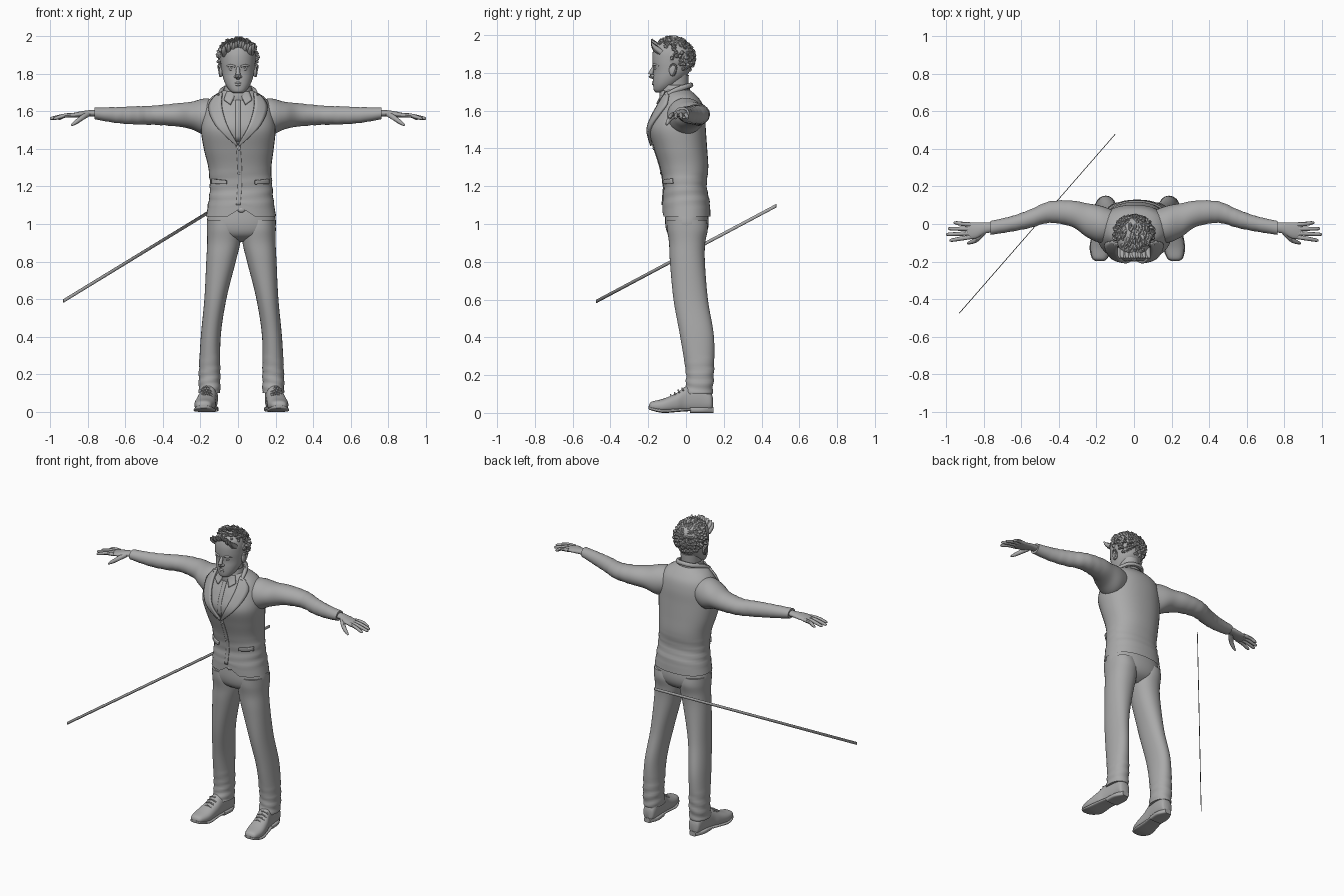
import bpy
import bmesh
import random
from math import sin, cos, pi, radians, copysign
from mathutils import Vector, Matrix
from mathutils.bvhtree import BVHTree

random.seed(4)
default_cube = bpy.data.objects.get("Cube")
if default_cube:
    bpy.data.objects.remove(default_cube, do_unlink=True)

grey = bpy.data.materials.new("plain_grey")
grey.use_nodes = True
grey.diffuse_color = (0.4, 0.4, 0.4, 1)
for node in grey.node_tree.nodes:
    if node.type == 'BSDF_PRINCIPLED':
        node.inputs["Base Color"].default_value = grey.diffuse_color

LEG_CENTRE = 0.018  # the stance sits slightly off centre


def finish(name, bm, mirror=False, offset=0.0, thickness=0.0):
    """Turn a bmesh into a smooth shaded object."""
    bmesh.ops.recalc_face_normals(bm, faces=bm.faces[:])
    mesh = bpy.data.meshes.new(name)
    bm.to_mesh(mesh)
    bm.free()
    mesh.materials.append(grey)
    mesh.shade_smooth()
    mesh.set_sharp_from_angle(angle=radians(45))
    obj = bpy.data.objects.new(name, mesh)
    bpy.context.scene.collection.objects.link(obj)
    obj.location.x = offset
    if thickness:
        solid = obj.modifiers.new("Thickness", 'SOLIDIFY')
        solid.thickness = thickness
        solid.offset = 0
    if mirror:
        obj.modifiers.new("Mirror", 'MIRROR').use_clip = False
    return obj


def spline(rows, steps):
    """Smoothly interpolate rows of numbers."""
    result = []
    last = len(rows) - 1
    for i in range(last):
        a, b, c, d = rows[max(i - 1, 0)], rows[i], rows[i + 1], rows[min(i + 2, last)]
        for s in range(steps):
            t = s / steps
            result.append([q + t / 2 * (r - p + t * (2 * p - 5 * q + 4 * r - w
                           + t * (3 * (q - r) + w - p)))
                           for p, q, r, w in zip(a, b, c, d)])
    return result + [list(rows[last])]


def bridge(bm, rings, caps=True):
    """Join rings of points into a skin."""
    loops = [[bm.verts.new(p) for p in ring] for ring in rings]
    count = len(loops[0])
    for low, high in zip(loops, loops[1:]):
        for i in range(count):
            j = (i + 1) % count
            bm.faces.new((low[i], low[j], high[j], high[i]))
    if caps:
        bm.faces.new(loops[0])
        bm.faces.new(loops[-1])


def loft(bm, rows, axis='Z', power=1.0, steps=6, sides=36, caps=True, folds=None, floor=0.0):
    """Rows hold: position along the axis, then low and high of both cross directions."""
    rings = []
    for t, a0, a1, b0, b1 in spline(rows, steps):
        ring = []
        for i in range(sides):
            angle = 2 * pi * i / sides
            swell = 1.0
            if folds and folds[0] < t < folds[1]:
                swell += folds[2] * sin(t * 120 + 2 * sin(angle + t * 9))
            u, v = (copysign(abs(f) ** power, f) * swell for f in (cos(angle), sin(angle)))
            a = (a0 + a1) / 2 + u * (a1 - a0) / 2
            b = (b0 + b1) / 2 + v * (b1 - b0) / 2
            ring.append({'X': (t, a, b), 'Y': (a, t, max(b, floor)), 'Z': (a, b, t)}[axis])
        rings.append(ring)
    bridge(bm, rings, caps)


def tube(bm, rows, sides=8, steps=3):
    """Rounded strand through rows of x, y, z, radius."""
    path = spline(rows, steps)
    points = [Vector(p[:3]) for p in path]
    rings = []
    for i, p in enumerate(points):
        way = points[min(i + 1, len(points) - 1)] - points[max(i - 1, 0)]
        turn = way.to_track_quat('Z', 'Y')
        rings.append([p + turn @ Vector((cos(2 * pi * k / sides), sin(2 * pi * k / sides), 0))
                      * path[i][3] for k in range(sides)])
    bridge(bm, rings)


def blob(bm, centre, size):
    matrix = Matrix.Translation(centre) @ Matrix.Diagonal((*size, 1))
    bmesh.ops.create_uvsphere(bm, u_segments=20, v_segments=14, radius=1, matrix=matrix)


# Jacket body, open at the hem with a small cutaway in front
bm = bmesh.new()
loft(bm, [(1.04, -.17, .203, -.125, .13), (1.12, -.157, .19, -.125, .125),
          (1.2, -.15, .183, -.12, .11), (1.3, -.158, .178, -.138, .118),
          (1.4, -.182, .19, -.17, .112), (1.5, -.197, .2, -.198, .105),
          (1.58, -.19, .19, -.175, .1), (1.64, -.17, .17, -.145, .085),
          (1.68, -.135, .135, -.125, .055), (1.71, -.08, .08, -.12, .02)],
     power=0.88, caps=False, folds=(1.1, 1.27, .012))
for v in bm.verts:
    if v.co.z < 1.12 and v.co.y < 0:
        v.co.z += max(0, 1 - abs(v.co.x - LEG_CENTRE) / .07) * (1.12 - v.co.z) * .6
jacket = finish("jacket_body", bm)
surface = BVHTree.FromPolygons([v.co for v in jacket.data.vertices],
                               [p.vertices for p in jacket.data.polygons])


def panel(name, edge_a, edge_b, lift=.005, thickness=.01, mirror=False):
    """Cloth strip between two x, z edges, laid on the jacket front."""
    bm = bmesh.new()
    grid = []
    for (ax, az), (bx, bz) in zip(spline(edge_a, 6), spline(edge_b, 6)):
        line = []
        for k in range(5):
            x, z = ax + (bx - ax) * k / 4, az + (bz - az) * k / 4
            hit = surface.ray_cast(Vector((x, -1, z)), Vector((0, 1, 0)))[0]
            line.append(bm.verts.new((x, (hit.y if hit else -.1) - lift, z)))
        grid.append(line)
    for one, two in zip(grid, grid[1:]):
        for k in range(4):
            bm.faces.new((one[k], one[k + 1], two[k + 1], two[k]))
    return finish(name, bm, mirror, thickness=thickness)


panel("lapels", [(.085, 1.7), (.085, 1.62), (.055, 1.52), (.002, 1.425)],
      [(.12, 1.68), (.155, 1.62), (.115, 1.52), (.006, 1.415)], .008, .013, True)
panel("collar_flaps", [(.006, 1.7), (.04, 1.635)], [(.06, 1.705), (.075, 1.66)], .008, .01, True)
panel("shirt_placket", [(-.012, 1.68), (-.012, 1.44)], [(.012, 1.68), (.012, 1.44)], .001, .005)
panel("jacket_front_edge", [(-.01, 1.42), (.0, 1.25), (-.01, 1.1)],
      [(.012, 1.42), (.022, 1.25), (.012, 1.1)], .001, .005)
panel("right_pocket_flap", [(-.14, 1.24), (-.06, 1.232)], [(-.14, 1.215), (-.06, 1.212)])
panel("left_pocket_flap", [(.165, 1.24), (.09, 1.232)], [(.165, 1.215), (.09, 1.212)])

# Buttons and belt buckle
bm = bmesh.new()
for z in (1.4, 1.27):
    hit = surface.ray_cast(Vector((.005, -1, z)), Vector((0, 1, 0)))[0]
    blob(bm, hit, (.008, .007, .008))
blob(bm, (LEG_CENTRE, -.112, 1.075), (.02, .01, .014))
finish("buttons_and_buckle", bm)

# Jacket collar standing round the back of the neck, shirt collar inside it
bm = bmesh.new()
tube(bm, [(-.1, -.11, 1.68, .01), (-.085, -.05, 1.71, .014), (-.05, .01, 1.73, .014),
          (0, .025, 1.735, .014), (.05, .01, 1.73, .014), (.085, -.05, 1.71, .014),
          (.1, -.11, 1.68, .01)])
finish("jacket_collar", bm)
bm = bmesh.new()
loft(bm, [(1.65, -.085, .085, -.135, .03), (1.69, -.076, .076, -.137, .02),
          (1.735, -.068, .068, -.125, .016)], caps=False)
finish("shirt_collar", bm, thickness=.006)

# Sleeves
bm = bmesh.new()
loft(bm, [(.08, -.07, .06, 1.51, 1.65), (.17, -.1, .095, 1.475, 1.668),
          (.25, -.07, .11, 1.505, 1.65), (.33, -.015, .124, 1.52, 1.642),
          (.45, .006, .12, 1.528, 1.63), (.55, -.02, .078, 1.53, 1.626),
          (.65, -.04, .042, 1.538, 1.622), (.765, -.058, .016, 1.558, 1.62)],
     axis='X', folds=(.36, .72, .025))
finish("sleeves", bm, mirror=True)

# Hands with spread fingers
bm = bmesh.new()
loft(bm, [(.74, -.045, .005, 1.572, 1.608), (.79, -.05, .008, 1.572, 1.606),
          (.84, -.076, .008, 1.567, 1.599), (.885, -.078, .004, 1.567, 1.589),
          (.897, -.06, -.015, 1.572, 1.584)], axis='X')
for root, tip, reach in ((-.003, .006, .96), (-.026, -.025, .99),
                         (-.049, -.055, 1), (-.069, -.086, .982)):
    middle = (root + tip) / 2
    tube(bm, [(.87, root, 1.58, .012), (.92, middle, 1.577, .011),
              (reach - .012, tip, 1.563, .009), (reach, tip, 1.56, .004)])
tube(bm, [(.8, -.04, 1.585, .016), (.835, -.08, 1.562, .014),
          (.865, -.096, 1.54, .011), (.887, -.103, 1.525, .005)])
finish("hands", bm, mirror=True)

# Trousers
bm = bmesh.new()
loft(bm, [(1.1, -.165, .165, -.105, .11), (1.0, -.184, .184, -.11, .12),
          (.94, -.15, .15, -.09, .1), (.905, -.05, .05, -.03, .05)], power=.9)
finish("trouser_hips", bm, offset=LEG_CENTRE)
bm = bmesh.new()
loft(bm, [(1.02, .02, .182, -.1, .11), (.97, .004, .183, -.1, .115), (.9, .006, .182, -.09, .102),
          (.8, .03, .187, -.085, .1), (.6, .08, .197, -.066, .116),
          (.4, .11, .216, -.03, .148), (.2, .112, .227, .0, .147),
          (.1, .112, .227, -.012, .14)], power=.92, steps=10, folds=(.1, .28, .035))
finish("trouser_legs", bm, mirror=True, offset=LEG_CENTRE)

# Shoes with soles, heels and laces
bm = bmesh.new()
loft(bm, [(-.195, .18, .22, .02, .045), (-.18, .16, .24, .01, .06), (-.12, .14, .25, 0, .075),
          (-.05, .135, .238, 0, .105), (.0, .132, .222, 0, .14), (.08, .125, .212, 0, .15),
          (.13, .13, .205, .01, .11), (.142, .15, .185, .02, .08)], axis='Y', power=.85, floor=.015)
finish("shoe_uppers", bm, mirror=True, offset=LEG_CENTRE)
bm = bmesh.new()
loft(bm, [(-.198, .18, .22, .02, .036), (-.18, .157, .243, .012, .03), (-.12, .135, .254, 0, .02),
          (-.03, .135, .236, .006, .024), (.03, .127, .22, .01, .026)], axis='Y', power=.6)
loft(bm, [(.02, .127, .22, 0, .03), (.09, .122, .217, 0, .03), (.145, .145, .19, 0, .03)],
     axis='Y', power=.5)
finish("shoe_soles", bm, mirror=True, offset=LEG_CENTRE)
bm = bmesh.new()
for k in range(4):
    y, z = -.075 + k * .02, .092 + k * .012
    tube(bm, [(.155, y, z - .01, .004), (.186, y - .006, z + .004, .004), (.216, y, z - .01, .004)])
finish("shoe_laces", bm, mirror=True, offset=LEG_CENTRE)

# Neck and head
bm = bmesh.new()
loft(bm, [(1.62, -.06, .06, -.12, .01), (1.7, -.058, .058, -.125, .01),
          (1.79, -.062, .062, -.12, .015)])
finish("neck", bm)
bm = bmesh.new()
loft(bm, [(1.697, -.025, .025, -.16, -.11), (1.708, -.042, .042, -.17, -.09),
          (1.735, -.062, .062, -.174, -.05), (1.77, -.077, .077, -.174, -.01),
          (1.81, -.086, .086, -.172, .02), (1.86, -.091, .091, -.178, .033),
          (1.91, -.091, .091, -.176, .034), (1.95, -.078, .078, -.16, .02),
          (1.975, -.04, .04, -.11, -.02)], power=.94)
finish("head", bm)

# Face details
bm = bmesh.new()
tube(bm, [(0, -.164, 1.84, .008), (0, -.181, 1.81, .011), (0, -.187, 1.787, .014),
          (0, -.168, 1.778, .011)], sides=12)
for x in (-.012, .012):
    blob(bm, (x, -.176, 1.784), (.009, .011, .008))
finish("nose", bm)
bm = bmesh.new()
for z, size in ((1.751, .006), (1.741, .007)):
    tube(bm, [(-.028, -.161, 1.747, .002), (0, -.174, z, size), (.028, -.161, 1.747, .002)], steps=5)
finish("lips", bm)
bm = bmesh.new()
tube(bm, [(.014, -.174, 1.838, .005), (.04, -.166, 1.844, .007), (.064, -.142, 1.837, .004)])
finish("eyebrows", bm, mirror=True)
bm = bmesh.new()
blob(bm, (.034, -.158, 1.824), (.015, .011, .008))
finish("eyes", bm, mirror=True)
bm = bmesh.new()
blob(bm, (.09, -.07, 1.815), (.011, .02, .033))
tube(bm, [(.094, -.085, 1.83, .004), (.103, -.07, 1.846, .005), (.103, -.05, 1.83, .005),
          (.095, -.068, 1.785, .005)])
finish("ears", bm, mirror=True)

# Short swept hair: a close cap covered with tufts
bm = bmesh.new()
crown, reach = Vector((0, -.055, 1.882)), Vector((.099, .096, .094))
blob(bm, crown, reach)
for _ in range(420):
    d = Vector([random.gauss(0, 1) for _ in range(3)]).normalized()
    if d.z < -.7 or (d.y < -.25 and d.z < .5) or (d.y < .2 and d.z < -.2):
        continue
    root = crown + d * reach * .97
    lift = max(d.z, .15)
    sway = Vector((random.uniform(-.012, .012), -.03 * lift, .012 * lift))
    tip = root + d * .012 + sway
    tip.z = min(tip.z, 1.996)
    bend = (root + tip) / 2 + d * .007
    bend.z = min(bend.z, 1.99)
    tube(bm, [(*root, .011), (*bend, .009), (*tip, .002)], sides=6, steps=2)
for k in range(13):  # raised forelock
    x = -.072 + k * .012
    drop = abs(x) * .35 + random.uniform(0, .012)
    tube(bm, [(x, -.13, 1.935 - drop, .015), (x * 1.05, -.165, 1.962 - drop, .013),
              (x * 1.1 + .006, -.182, 1.985 - drop, .004)], sides=8)
finish("hair", bm)

# Thin slanted strip passing behind the body
bm = bmesh.new()
low, high, half = Vector((-.93, -.475, .59)), Vector((-.1, .478, 1.097)), Vector((0, 0, .009))
bm.faces.new([bm.verts.new(p) for p in (low - half, high - half, high + half, low + half)])
finish("slanted_strip", bm, thickness=.004)
